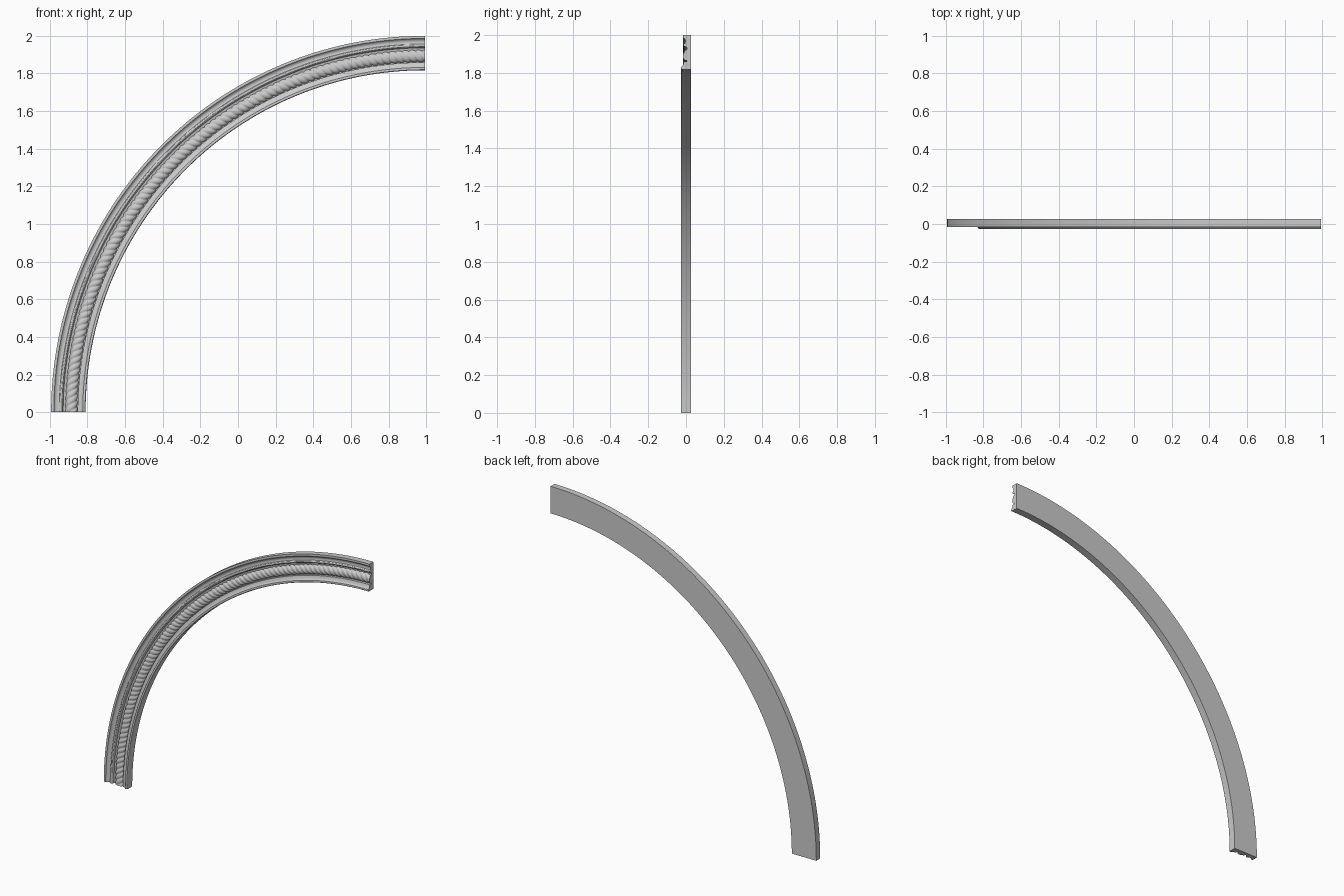
import bpy, bmesh, math

if "Cube" in bpy.data.objects:
    bpy.data.objects.remove(bpy.data.objects["Cube"])

A, B, CX = 1.986, 2.0, 0.993      # quarter arch radii (x, z) and centre


def arch_point(t, u, y):
    """Point at angle t (0 = foot, pi/2 = crown), u inwards from the outer edge."""
    return (CX - (A - u) * math.cos(t), y, (B - u) * math.sin(t))


def sweep(name, section, steps, angle):
    """Sweep a closed (u, y) section, which may vary along the arch."""
    bm = bmesh.new()
    rings = []
    for i in range(steps + 1):
        f = i / steps
        rings.append([bm.verts.new(arch_point(f * math.pi / 2, u, y))
                      for u, y in section(f)])
    n = len(rings[0])
    for r0, r1 in zip(rings, rings[1:]):
        for k in range(n):
            bm.faces.new((r0[k], r0[(k + 1) % n], r1[(k + 1) % n], r1[k]))
    bm.faces.new(rings[0])
    bm.faces.new(rings[-1][::-1])
    bmesh.ops.recalc_face_normals(bm, faces=bm.faces)
    me = bpy.data.meshes.new(name)
    bm.to_mesh(me)
    bm.free()
    ob = bpy.data.objects.new(name, me)
    bpy.context.collection.objects.link(ob)
    bpy.context.view_layer.objects.active = ob
    ob.select_set(True)
    bpy.ops.object.shade_smooth_by_angle(angle=math.radians(angle))
    ob.select_set(False)
    return ob


# Moulding profile: stepped outer rim, bead, rope channel, raised inner lip
def bead(u, y, w, d, n=6):
    return [(u - w * math.cos(math.pi * i / n), y - d * math.sin(math.pi * i / n))
            for i in range(n + 1)]


profile = ([(0, 0.027), (0, -0.015), (0.014, -0.015), (0.018, -0.009)]
           + [(0.026, -0.004), (0.034, -0.003), (0.040, -0.004)]
           + bead(0.052, -0.005, 0.009, 0.009)
           + [(0.064, 0.003), (0.072, 0.006), (0.141, 0.006), (0.141, -0.011),
              (0.158, -0.015), (0.164, -0.019), (0.168, -0.026),
              (0.174, -0.027), (0.180, -0.026), (0.183, -0.021), (0.183, 0.027)])
sweep("arch_moulding", lambda f: profile, 96, 30)

# Twisted rope lying in the channel, its back sunk into the moulding
STRANDS, BUMPS, SIDES = 3, 84, 30


def rope_section(f):
    twist = 2 * math.pi * BUMPS * f
    pts = []
    for k in range(SIDES):
        a = 2 * math.pi * k / SIDES
        lobe = abs(math.sin((STRANDS * a + twist) / 2))
        r = 0.80 + 0.20 * lobe ** 0.7
        pts.append((0.107 + 0.033 * r * math.cos(a),
                    min(0.009 - 0.026 * r * math.sin(a), 0.018 + 0.001 * abs(math.sin(a)))))
    return pts


sweep("twisted_rope", rope_section, BUMPS * 10, 40)
